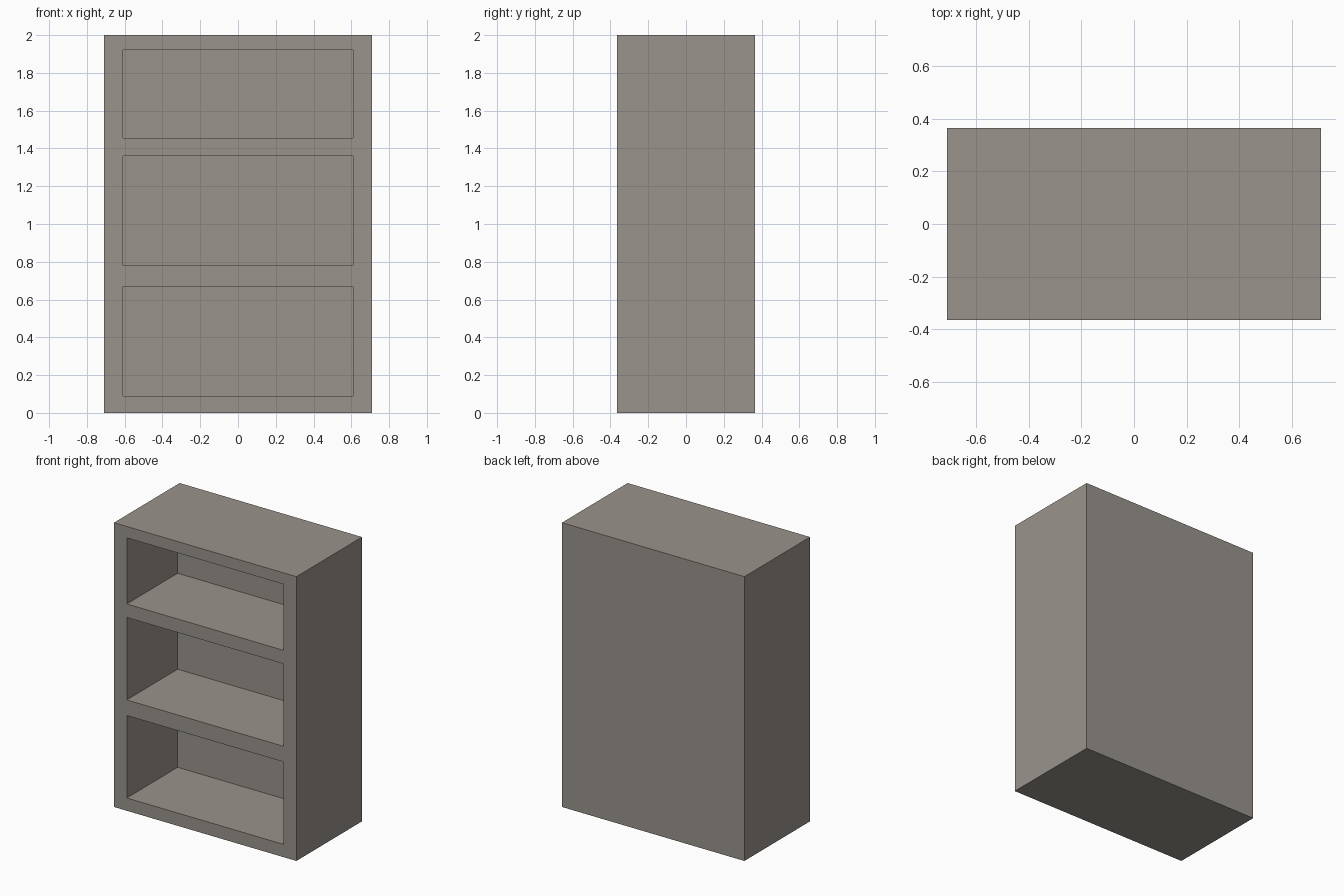
import bpy

if "Cube" in bpy.data.objects:
    bpy.data.objects.remove(bpy.data.objects["Cube"])

# Overall size
WIDTH, DEPTH, HEIGHT = 1.42, 0.73, 2.0
OPEN_HALF = 0.61                  # half width of each shelf opening
BACK_Y = 0.20                     # inner face of the back panel
OPENINGS = [(0.09, 0.67), (0.78, 1.36), (1.455, 1.92)]

mat = bpy.data.materials.new("warm grey")
mat.diffuse_color = (0.32, 0.292, 0.258, 1.0)
mat.use_nodes = True
mat.node_tree.nodes["Principled BSDF"].inputs["Base Color"].default_value = mat.diffuse_color


def box(name, lo, hi):
    """Axis-aligned box between two corners."""
    bpy.ops.mesh.primitive_cube_add(size=1, location=[(a + b) / 2 for a, b in zip(lo, hi)])
    ob = bpy.context.object
    ob.name = name
    ob.scale = [b - a for a, b in zip(lo, hi)]
    bpy.ops.object.transform_apply(location=True, rotation=False, scale=True)
    ob.data.materials.append(mat)
    return ob


# Solid cabinet body
cabinet = box("bookcase", (-WIDTH / 2, -DEPTH / 2, 0), (WIDTH / 2, DEPTH / 2, HEIGHT))

# Cut the three shelf bays from the front
cutters = []
for i, (z0, z1) in enumerate(OPENINGS):
    cutter = box(f"bay_cutter_{i + 1}", (-OPEN_HALF, -DEPTH / 2 - 0.1, z0), (OPEN_HALF, BACK_Y, z1))
    cutter.hide_render = True
    mod = cabinet.modifiers.new(f"bay_{i + 1}", 'BOOLEAN')
    mod.operation = 'DIFFERENCE'
    mod.solver = 'EXACT'
    mod.object = cutter
    cutters.append(cutter)

# Apply the cuts and remove the helpers
bpy.ops.object.select_all(action='DESELECT')
cabinet.select_set(True)
bpy.context.view_layer.objects.active = cabinet
for mod in list(cabinet.modifiers):
    bpy.ops.object.modifier_apply(modifier=mod.name)
for cutter in cutters:
    bpy.data.objects.remove(cutter, do_unlink=True)
